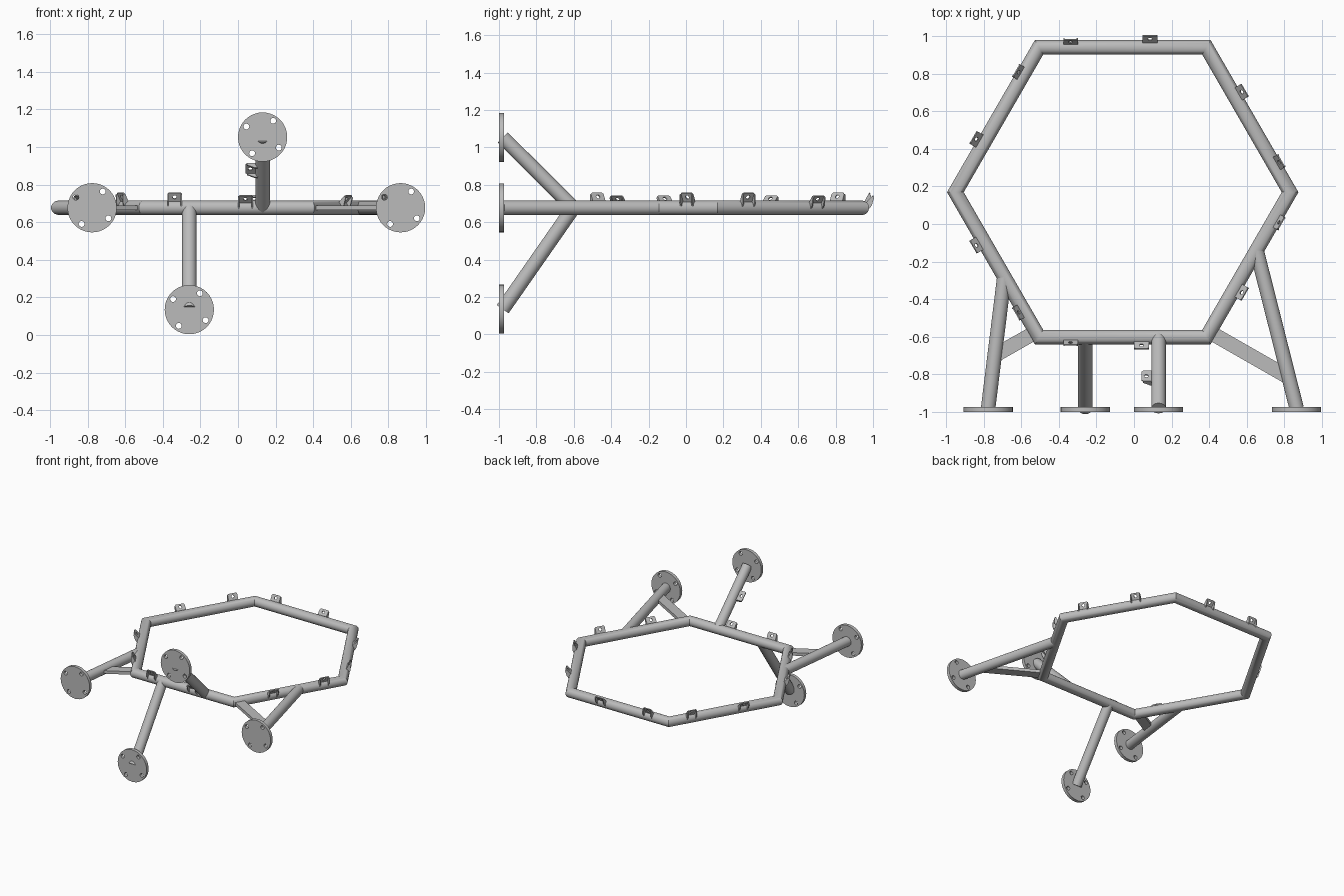
import bpy
import bmesh
from math import sin, cos, pi, radians
from mathutils import Vector, Matrix

default = bpy.data.objects.get("Cube")
if default:
    bpy.data.objects.remove(default, do_unlink=True)

steel = bpy.data.materials.new("grey_steel")
steel.use_nodes = True
GREY = (0.5, 0.5, 0.5, 1)
steel.diffuse_color = GREY
steel.node_tree.nodes["Principled BSDF"].inputs["Base Color"].default_value = GREY

TUBE = 0.0385
LEVEL = 0.677
UP = Vector((0, 0, 1))
CENTRE = Vector((-0.06, 0.169, LEVEL))
APOTHEM = 0.771


def add_mesh(name, mesh, matrix=None):
    mesh.materials.clear()
    mesh.materials.append(steel)
    if matrix:
        mesh.transform(matrix)
    obj = bpy.data.objects.new(name, mesh)
    bpy.context.collection.objects.link(obj)
    bpy.ops.object.select_all(action="DESELECT")
    obj.select_set(True)
    bpy.context.view_layer.objects.active = obj
    bpy.ops.object.shade_smooth_by_angle(angle=radians(30))
    return obj


def finish(name, bm, matrix=None):
    bmesh.ops.recalc_face_normals(bm, faces=bm.faces[:])
    mesh = bpy.data.meshes.new(name)
    bm.to_mesh(mesh)
    bm.free()
    return add_mesh(name, mesh, matrix)


def frame(x, y, z, origin):
    m = Matrix((x, y, z)).transposed().to_4x4()
    m.translation = origin
    return m


def circle(radius, sides, cx=0, cy=0):
    return [(cx + radius * cos(2 * pi * i / sides), cy + radius * sin(2 * pi * i / sides))
            for i in range(sides)]


def plate(outlines, thickness):
    """Flat plate mesh from an outline followed by hole outlines."""
    curve = bpy.data.curves.new("plate_outline", "CURVE")
    curve.dimensions = "2D"
    curve.fill_mode = "BOTH"
    curve.extrude = thickness / 2
    for pts in outlines:
        spline = curve.splines.new("POLY")
        spline.points.add(len(pts) - 1)
        for p, (x, y) in zip(spline.points, pts):
            p.co = (x, y, 0, 1)
        spline.use_cyclic_u = True
    temp = bpy.data.objects.new("plate_outline", curve)
    mesh = bpy.data.meshes.new_from_object(temp)
    bpy.data.objects.remove(temp)
    bpy.data.curves.remove(curve)
    bm = bmesh.new()
    bm.from_mesh(mesh)
    bmesh.ops.remove_doubles(bm, verts=bm.verts[:], dist=1e-5)
    bmesh.ops.recalc_face_normals(bm, faces=bm.faces[:])
    bm.to_mesh(mesh)
    bm.free()
    return mesh


def rod(name, start, end, radius=TUBE):
    start, end = Vector(start), Vector(end)
    axis = end - start
    bm = bmesh.new()
    bmesh.ops.create_cone(bm, cap_ends=True, segments=32, radius1=radius,
                          radius2=radius, depth=axis.length)
    m = axis.to_track_quat("Z", "Y").to_matrix().to_4x4()
    m.translation = (start + end) / 2
    return finish(name, bm, m)


def bar(name, start, end, width, height):
    start, end = Vector(start), Vector(end)
    axis = end - start
    along = axis.normalized()
    bm = bmesh.new()
    bmesh.ops.create_cube(bm, size=1)
    bmesh.ops.scale(bm, vec=(axis.length, width, height), verts=bm.verts[:])
    return finish(name, bm, frame(along, UP.cross(along), UP, (start + end) / 2))


def bracket(name, origin, stand, legs):
    """Channel bracket: drilled web along 'stand', cheeks reaching towards 'legs'."""
    m = frame(stand.cross(legs), stand, legs, origin)
    half, low, high = 0.039, 0.034, 0.09
    web = [(-half, low), (half, low), (half, high - 0.008), (half - 0.008, high),
           (0.008 - half, high), (-half, high - 0.008)]
    add_mesh(name + "_web", plate([web, circle(0.011, 16, 0, 0.066)], 0.007), m)
    for side in (-1, 1):
        cheek = plate([[(0, 0.02), (0.032, 0.02), (0.03, 0.045), (0.01, 0.084), (0, 0.084)]], 0.007)
        turn = frame(Vector((0, 0, 1)), Vector((0, 1, 0)), Vector((-1, 0, 0)),
                     (side * (half - 0.0035), 0, 0))
        add_mesh(name + "_cheek", cheek, m @ turn)


# Mitred hexagonal ring
bm = bmesh.new()
rings = []
for k in range(6):
    out = Vector((cos(k * pi / 3), sin(k * pi / 3), 0))
    rings.append([bm.verts.new(CENTRE + out * (APOTHEM + px) / cos(pi / 6) + UP * pz)
                  for px, pz in circle(TUBE, 32)])
for k in range(6):
    a, b = rings[k], rings[(k + 1) % 6]
    for i in range(32):
        j = (i + 1) % 32
        bm.faces.new((a[i], a[j], b[j], b[i]))
finish("hexagon_ring", bm)

# Two mounting brackets on each ring side, mirrored from side to side
for k in range(6):
    ang = -pi / 2 + k * pi / 3
    out = Vector((cos(ang), sin(ang), 0))
    along = UP.cross(out)
    sign = 1 if k % 2 else -1
    inner = 0.1 if k == 0 else 0.145
    for offset, lean in ((0.277, 28), (-inner, 44)):
        t = radians(lean)
        bracket("ring_bracket", CENTRE + out * APOTHEM + along * sign * offset,
                out * sin(t) + UP * cos(t), out * cos(t) - UP * sin(t))

# Legs from the wall flanges to the ring: flange centre x, z and ring joint
FRONT = CENTRE.y - APOTHEM
legs = {
    "right_leg": (-0.776, LEVEL, (-0.69, -0.282, LEVEL)),
    "left_leg": (0.865, LEVEL, (0.652, -0.139, LEVEL)),
    "lower_leg": (-0.259, 0.135, (-0.259, FRONT, LEVEL)),
    "upper_leg": (0.131, 1.053, (0.131, FRONT, LEVEL)),
}
for name, (x, z, joint) in legs.items():
    rod(name, (x, -0.98, z), joint)
    holes = [circle(0.0155, 16, 0.103 * cos(a), 0.103 * sin(a))
             for a in (radians(57) + q * pi / 2 for q in range(4))]
    add_mesh(name + "_flange", plate([circle(0.131, 40)] + holes, 0.026),
             frame(Vector((1, 0, 0)), UP, Vector((0, -1, 0)), (x, -0.987, z)))

# Flat braces between the side legs and the ring corners
bar("right_brace", (-0.505, -0.565, LEVEL), (-0.73, -0.693, LEVEL), 0.078, 0.025)
bar("left_brace", (0.385, -0.565, LEVEL), (0.81, -0.808, LEVEL), 0.078, 0.025)

# Bracket on the side of the upper leg
slope = Vector((0, -1, -1)).normalized()
bracket("upper_leg_bracket", Vector((0.131, -0.81, 0.885)), Vector((-1, 0, 0)), slope)
